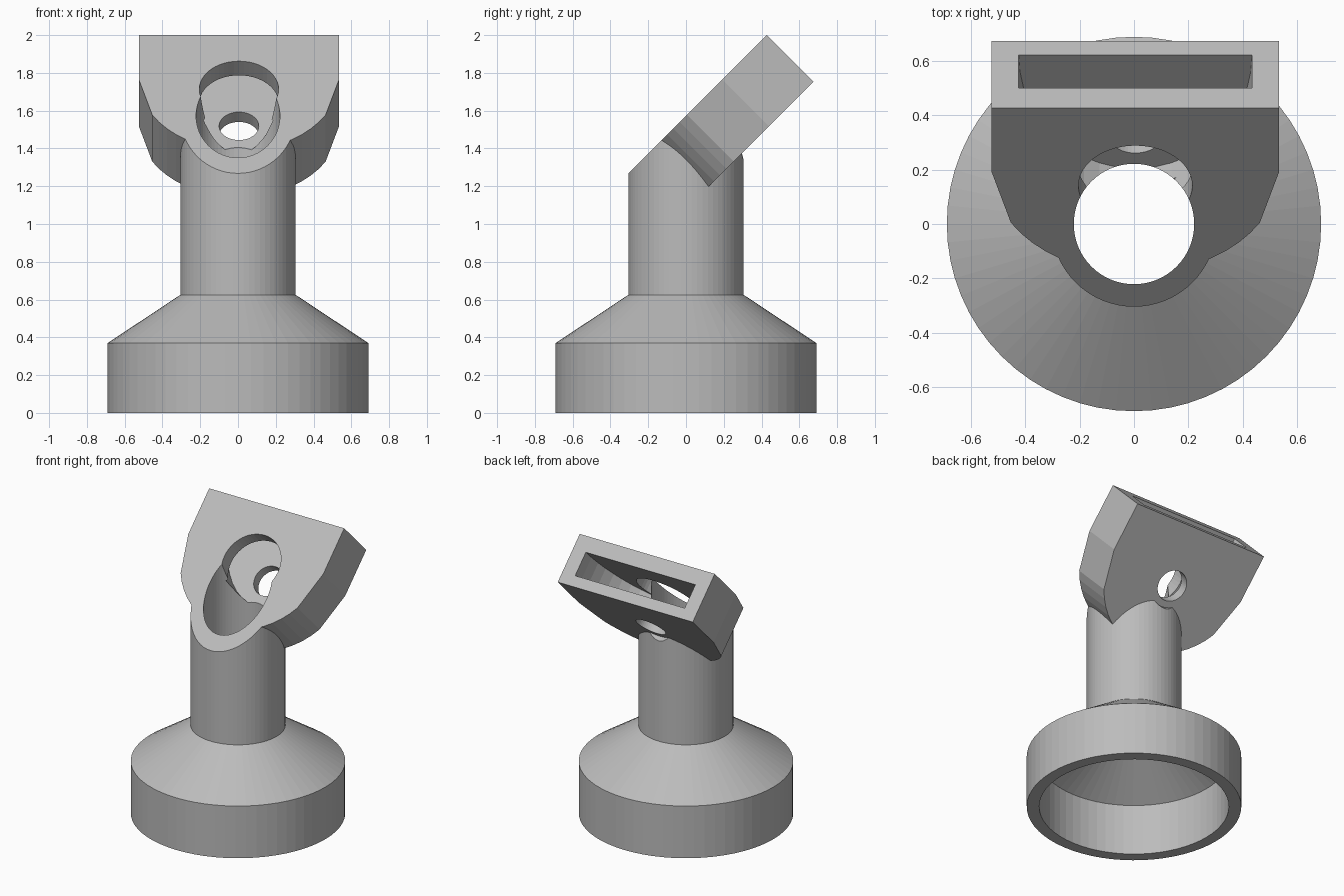
import bpy
import bmesh
from math import sin, cos, pi, radians, sqrt
from mathutils import Matrix, Vector

cube = bpy.data.objects.get("Cube")
if cube:
    bpy.data.objects.remove(cube, do_unlink=True)

GREY = (0.5, 0.5, 0.5, 1)
mat = bpy.data.materials.new("plain grey")
mat.use_nodes = True
mat.diffuse_color = GREY
mat.node_tree.nodes["Principled BSDF"].inputs["Base Color"].default_value = GREY


def circle(r, n=64, centre=(0, 0)):
    return [(centre[0] + r * cos(2 * pi * i / n), centre[1] + r * sin(2 * pi * i / n))
            for i in range(n)]


def loft(name, sections, matrix=Matrix()):
    """Closed solid through a list of (height, outline) sections."""
    bm = bmesh.new()
    loops = [[bm.verts.new((x, y, h)) for x, y in outline] for h, outline in sections]
    for a, b in zip(loops, loops[1:]):
        for i in range(len(a)):
            j = (i + 1) % len(a)
            bm.faces.new((a[i], a[j], b[j], b[i]))
    bm.faces.new(loops[0][::-1])
    bm.faces.new(loops[-1])
    bmesh.ops.recalc_face_normals(bm, faces=bm.faces)
    bm.transform(matrix)
    mesh = bpy.data.meshes.new(name)
    bm.to_mesh(mesh)
    bm.free()
    mesh.materials.append(mat)
    ob = bpy.data.objects.new(name, mesh)
    bpy.context.collection.objects.link(ob)
    return ob


def combine(target, tool, operation):
    mod = target.modifiers.new(tool.name, "BOOLEAN")
    mod.operation = operation
    mod.solver = "EXACT"
    mod.object = tool
    tool.hide_render = True
    bpy.context.view_layer.objects.active = target
    bpy.ops.object.modifier_apply(modifier=mod.name)
    bpy.data.objects.remove(tool, do_unlink=True)


def mirrored(half):
    """Full outline from its +x half, listed from top to bottom."""
    return half + [(-x, y) for x, y in reversed(half)]


# Tilted frame of the head: x across, y down the slope, z into the plate
s = 1 / sqrt(2)
tilt = Matrix(((1, 0, 0, 0.005), (0, -s, s, 0.427), (0, -s, -s, 2.0), (0, 0, 0, 1)))
THICK = 0.35
HOLE = (0, 0.405)

# Flared base and round neck
body = loft("lamp_socket_mount", [(h, circle(r)) for h, r in
            [(0, 0.69), (0.37, 0.69), (0.625, 0.305), (2.1, 0.305)]])

# Tilted plate with rounded shoulders
angles = [0, 30, 37, 44, 51, 58, 66, 75, 84]
head_outline = mirrored([(0.53, 0)] + [(0.53 * cos(radians(a)), 0.332 + 0.53 * sin(radians(a)))
                                       for a in angles])
head = loft("head_plate", [(-0.1, head_outline), (THICK, head_outline)], tilt)
combine(body, head, "UNION")

# Slanted face shared by neck and plate
square = [(-2, -1), (2, -1), (2, 2), (-2, 2)]
combine(body, loft("slant_cut", [(-2, square), (0, square)], tilt), "DIFFERENCE")

# Curved pocket open at the top edge
pocket = mirrored([(0.43, -0.05)] + [(0.43 * cos(radians(a)), 0.59 * sin(radians(a)))
                                     for a in range(0, 90, 8)])
combine(body, loft("slot_pocket", [(0.106, pocket), (0.276, pocket)], tilt), "DIFFERENCE")

# Wide front opening, small rear hole and its clearance behind the plate
for name, r, start, end in [("front_opening", 0.21, -0.1, 0.19),
                            ("rear_hole", 0.105, 0.2, 0.6),
                            ("rear_clearance", 0.15, THICK, 0.8)]:
    ring = circle(r, 48, HOLE)
    combine(body, loft(name, [(start, ring), (end, ring)], tilt), "DIFFERENCE")

# Hollow base with a bore up through the neck
combine(body, loft("bore", [(h, circle(r)) for h, r in
        [(-0.1, 0.61), (0.36, 0.61), (0.6, 0.222), (2.3, 0.222)]]), "DIFFERENCE")
body.name = "angled_mount"
